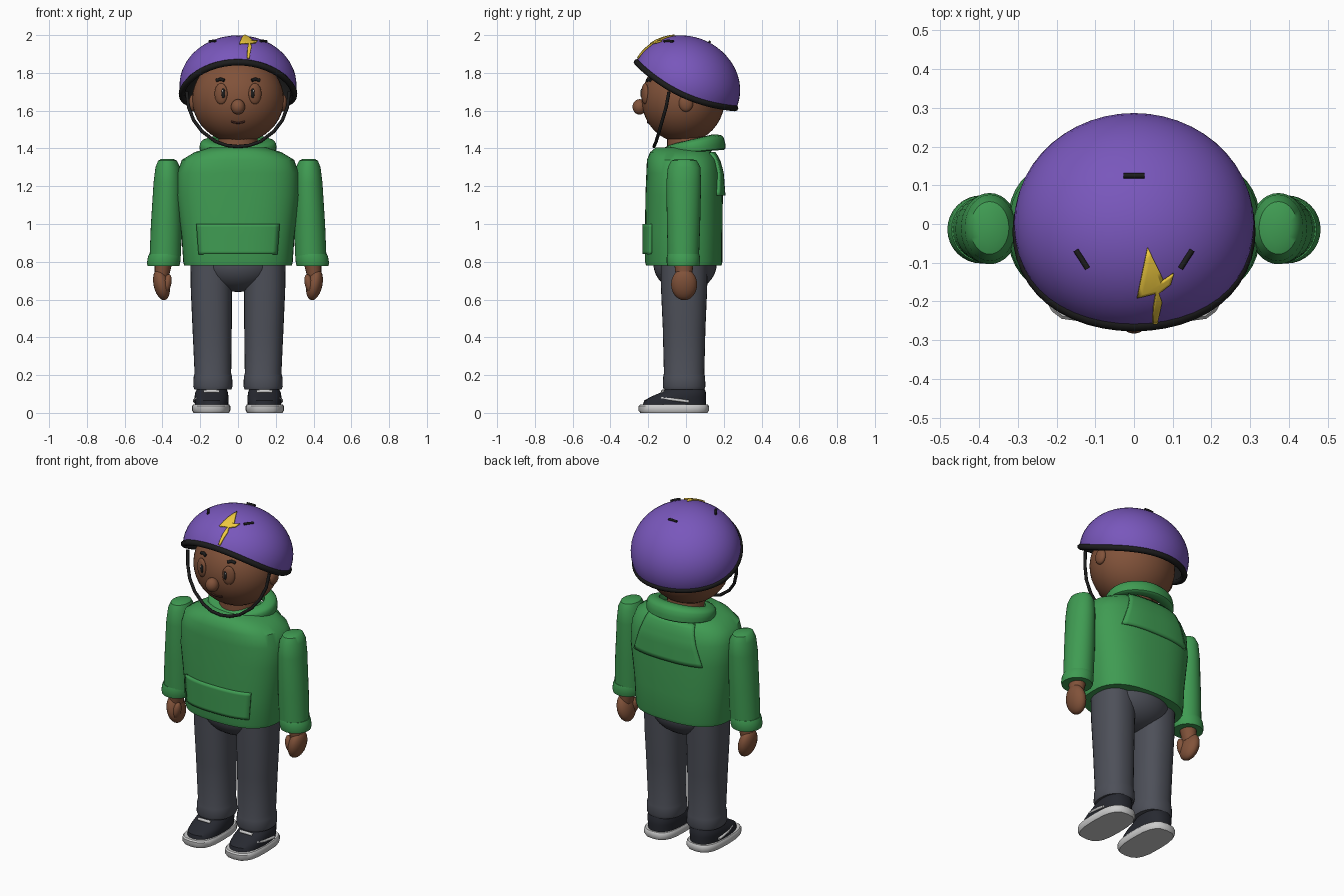
import bpy, bmesh
from math import sin, cos, pi, radians, copysign
from mathutils import Vector, Matrix, Euler

if "Cube" in bpy.data.objects:
    bpy.data.objects.remove(bpy.data.objects["Cube"])


def mat(name, rgb):
    m = bpy.data.materials.new(name)
    m.diffuse_color = (*rgb, 1)
    m.use_nodes = True
    m.node_tree.nodes["Principled BSDF"].inputs["Base Color"].default_value = m.diffuse_color
    return m


SKIN, GREEN = mat("skin", (.22, .085, .042)), mat("green", (.05, .33, .085))
GREY, PURPLE = mat("trousers", (.075, .08, .1)), mat("purple", (.19, .095, .5))
BLACK, NAVY = mat("black", (.012, .012, .012)), mat("navy", (.02, .022, .03))
YELLOW, WHITE = mat("yellow", (.85, .58, .05)), mat("white", (.7, .7, .68))
LIP = mat("lip", (.06, .02, .015))


def finish(bm, name, m, mirror=False, thick=0, angle=40):
    bmesh.ops.recalc_face_normals(bm, faces=bm.faces)
    me = bpy.data.meshes.new(name)
    bm.to_mesh(me)
    bm.free()
    me.materials.append(m)
    ob = bpy.data.objects.new(name, me)
    bpy.context.collection.objects.link(ob)
    bpy.ops.object.select_all(action='DESELECT')
    ob.select_set(True)
    bpy.context.view_layer.objects.active = ob
    bpy.ops.object.shade_smooth_by_angle(angle=radians(angle))
    if thick:
        s = ob.modifiers.new("thickness", 'SOLIDIFY')
        s.thickness, s.offset = thick, 0
    if mirror:
        ob.modifiers.new("mirror", 'MIRROR')
    return ob


def ball(name, loc, radii, m, mirror=False, rot=(0, 0, 0), seg=24):
    bm = bmesh.new()
    M = Matrix.Translation(loc) @ Euler(rot).to_matrix().to_4x4() @ Matrix.Diagonal((*radii, 1))
    bmesh.ops.create_uvsphere(bm, u_segments=seg, v_segments=seg // 2, radius=1, matrix=M)
    return finish(bm, name, m, mirror)


def loft(name, sections, m, mirror=False, p=2.0, seg=32):
    """Stack of superellipse rings (z, cx, cy, rx, ry), capped."""
    bm = bmesh.new()
    rings = []
    for z, cx, cy, rx, ry in sections:
        ring = []
        for i in range(seg):
            c, s = cos(2 * pi * i / seg), sin(2 * pi * i / seg)
            ring.append(bm.verts.new((cx + rx * copysign(abs(c) ** (2 / p), c),
                                      cy + ry * copysign(abs(s) ** (2 / p), s), z)))
        rings.append(ring)
    for a, b in zip(rings, rings[1:]):
        for i in range(seg):
            j = (i + 1) % seg
            bm.faces.new((a[i], a[j], b[j], b[i]))
    bm.faces.new(rings[0])
    bm.faces.new(rings[-1])
    return finish(bm, name, m, mirror)


def tube(name, pts, r, m, cyclic=False, mirror=False):
    cu = bpy.data.curves.new(name, 'CURVE')
    cu.dimensions, cu.bevel_depth, cu.bevel_resolution = '3D', r, 2
    cu.use_fill_caps = True
    sp = cu.splines.new('POLY')
    sp.points.add(len(pts) - 1)
    for q, v in zip(sp.points, pts):
        q.co = (*v, 1)
    sp.use_cyclic_u = cyclic
    cu.materials.append(m)
    ob = bpy.data.objects.new(name, cu)
    bpy.context.collection.objects.link(ob)
    if mirror:
        ob.modifiers.new("mirror", 'MIRROR')
    return ob


def grid(name, f, nu, nv, m, thick=0):
    bm = bmesh.new()
    v = [[bm.verts.new(f(i / nu, j / nv)) for j in range(nv + 1)] for i in range(nu + 1)]
    for i in range(nu):
        for j in range(nv):
            bm.faces.new((v[i][j], v[i + 1][j], v[i + 1][j + 1], v[i][j + 1]))
    bmesh.ops.remove_doubles(bm, verts=bm.verts, dist=1e-5)
    return finish(bm, name, m, thick=thick)


# Helmet: tilted half ellipsoid whose rim sags at the sides
HC, HR = Vector((0, 0, 1.735)), Vector((.31, .293, .257))
TILT = Matrix.Rotation(radians(-25), 3, 'X')


def dome(u, v, k=1.0):
    phi = 2 * pi * u
    th = v * (pi / 2 + radians(12) * sin(phi) ** 2)
    return HC + TILT @ Vector((HR.x * sin(th) * sin(phi), -HR.y * sin(th) * cos(phi), HR.z * cos(th))) * k


def on_helmet(x, y, off=.004):
    inv = TILT.transposed()
    d = lambda w: Vector([c / (r + off) for c, r in zip(inv @ Vector(w), HR)])
    a, b = d((x, y, 0)), d((0, 0, 1))
    ab, bb = a.dot(b), b.dot(b)
    return Vector((x, y, HC.z + (-ab + max(0, ab * ab - bb * (a.dot(a) - 1)) ** .5) / bb))


grid("helmet_shell", dome, 48, 14, PURPLE)
grid("helmet_liner", lambda u, v: dome(u, v, .94), 48, 14, BLACK)
tube("helmet_trim", [dome(i / 48, 1, .98) for i in range(48)], .017, BLACK, cyclic=True)
tube("back_vent", [on_helmet(x, .125) for x in (-.027, 0, .027)], .007, BLACK)
tube("side_vent", [on_helmet(x, y) for x, y in ((.15, -.068), (.135, -.091), (.12, -.115))], .007, BLACK, mirror=True)

# Lightning bolt laid on the helmet
bolt = [(.035, -.06), (.075, -.142), (.067, -.152), (.102, -.128), (.094, -.155), (.064, -.178),
        (.072, -.2), (.06, -.255), (.048, -.255), (.05, -.215), (.056, -.178), (.008, -.19)]
bm = bmesh.new()
bm.faces.new([bm.verts.new((x, y, 0)) for x, y in bolt])
bmesh.ops.triangulate(bm, faces=bm.faces)
bmesh.ops.subdivide_edges(bm, edges=bm.edges, cuts=3, use_grid_fill=True)
for v in bm.verts:
    v.co = on_helmet(v.co.x, v.co.y)
finish(bm, "helmet_bolt", YELLOW, thick=.008)

# Chin strap
half = [(.272, -.09, 1.70), (.262, -.105, 1.62), (.235, -.125, 1.55), (.19, -.142, 1.49),
        (.12, -.158, 1.437), (.06, -.167, 1.416)]
tube("chin_strap", half + [(0, -.17, 1.41)] + [(-x, y, z) for x, y, z in reversed(half)], .009, BLACK)

# Head and face
HEAD, HD = Vector((0, -.015, 1.66)), Vector((.243, .22, .23))


def face(x, z, off=0.0):
    q = 1 - (x / HD.x) ** 2 - ((z - HEAD.z) / HD.z) ** 2
    return Vector((x, HEAD.y - HD.y * max(0, q) ** .5 - off, z))


ball("head", HEAD, HD, SKIN, seg=40)
ball("nose", (0, -.246, 1.62), (.037, .037, .041), SKIN)
ball("ear", (.238, .0, 1.64), (.022, .038, .046), SKIN, mirror=True)
ball("eye", face(.09, 1.69), (.036, .016, .056), SKIN, mirror=True, rot=(0, 0, radians(20)))
ball("pupil", face(.078, 1.692, .012), (.011, .008, .026), BLACK, mirror=True, rot=(0, 0, radians(20)))
ball("eye_highlight", face(.081, 1.704, .019), (.004, .003, .006), WHITE, mirror=True)
tube("eyebrow", [face(x, z, .003) for x, z in ((.072, 1.76), (.092, 1.767), (.115, 1.76))], .009, BLACK, mirror=True)
tube("mouth", [face(x * .012, 1.535 + .0009 * x * x, .001) for x in range(-3, 4)], .005, LIP)
loft("neck", [(1.36, 0, .0, .11, .1), (1.5, 0, 0, .1, .1)], SKIN)

# Sweater body
P = 2.6
BODY = [(.78, 0, -.012, .285, .2), (.8, 0, -.012, .29, .205), (.95, 0, -.012, .3, .205),
        (1.15, 0, -.01, .326, .205), (1.27, 0, -.012, .322, .198), (1.34, 0, -.02, .297, .187),
        (1.38, 0, -.025, .23, .165), (1.405, 0, -.03, .15, .13)]
loft("sweater_body", BODY, GREEN, p=P, seg=48)


def patch(name, z0, z1, w0, w1, side, off):
    """Panel following the front (side -1) or back (side 1) of the sweater."""
    def f(u, v):
        z = z0 + (z1 - z0) * v
        x = (2 * u - 1) * (w0 + (w1 - w0) * v)
        for a, b in zip(BODY, BODY[1:]):
            if a[0] <= z <= b[0]:
                t = (z - a[0]) / (b[0] - a[0])
                cy, rx, ry = (a[k] + (b[k] - a[k]) * t for k in (2, 3, 4))
        return (x, cy + side * (ry * max(0, 1 - abs(x / rx) ** P) ** (1 / P) + off), z)
    grid(name, f, 16, 10, GREEN, thick=.02)


patch("front_pocket", .84, 1.0, .205, .217, -1, .004)
patch("back_panel", 1.15, 1.375, .225, .15, 1, .004)


# Folded collar: flattened tilted ring
def collar(u, v):
    a, b = 2 * pi * u, 2 * pi * v
    back = .5 + .5 * sin(a)
    w, h = .03 + .018 * cos(b), .02 + .022 * back
    r = (.03 + .008 * back) * copysign(abs(cos(b)) ** .6, cos(b))
    q = Vector(((.17 + r) * cos(a), (.13 + r) * sin(a), h * copysign(abs(sin(b)) ** .6, sin(b)) - .012 * cos(b)))
    return Vector((0, .04, 1.415)) + Matrix.Rotation(radians(8), 3, 'X') @ q


grid("collar", collar, 40, 12, GREEN)

# Sleeves, cuffs and hands
loft("sleeve", [(1.345, .375, -.01, .03, .04), (1.335, .373, -.01, .05, .068), (1.30, .372, -.01, .065, .086),
                (1.22, .373, -.012, .074, .092), (1.0, .379, -.013, .082, .088), (.83, .385, -.014, .083, .083)],
     GREEN, mirror=True)
loft("cuff", [(.84, .388, -.014, .083, .084), (.825, .39, -.014, .087, .088), (.795, .394, -.014, .088, .088),
              (.778, .395, -.014, .084, .084)], GREEN, mirror=True)
loft("wrist", [(.71, .405, -.01, .036, .042), (.79, .395, -.012, .046, .05)], SKIN, mirror=True, seg=20)
ball("palm", (.405, -.01, .68), (.042, .069, .085), SKIN, mirror=True, rot=(0, radians(12), 0))
ball("thumb", (.375, -.045, .685), (.022, .026, .05), SKIN, mirror=True, rot=(0, radians(-12), 0))

# Trousers
ball("hips", (0, -.005, .79), (.21, .168, .15), GREY, seg=32)
loft("trouser_leg", [(.125, .133, -.01, .098, .108), (.14, .133, -.01, .104, .113), (.19, .133, -.01, .102, .111),
                     (.21, .133, -.01, .097, .107), (.45, .137, -.01, .104, .113), (.65, .141, -.01, .109, .122),
                     (.8, .142, -.01, .11, .125)], GREY, mirror=True, p=2.3)

# Shoes
loft("shoe_upper", [(.035, .14, -.062, .088, .168), (.065, .14, -.058, .09, .164), (.085, .14, -.04, .09, .147),
                    (.11, .14, -.012, .086, .117), (.135, .138, -.002, .075, .097)], NAVY, mirror=True, p=2.4)
loft("shoe_sole", [(0, .142, -.064, .094, .178), (.012, .142, -.065, .101, .186), (.036, .142, -.065, .101, .186),
                   (.044, .142, -.064, .095, .18)], WHITE, mirror=True, p=2.9, seg=20)
tube("shoe_lace", [(.1, -.12, .112), (.12, -.124, .115), (.16, -.124, .115), (.18, -.12, .112)], .009, WHITE, mirror=True)
tube("shoe_stripe", [(.213, -.13, .078), (.226, -.08, .072), (.231, -.03, .066), (.23, .015, .06)], .008, WHITE, mirror=True)
